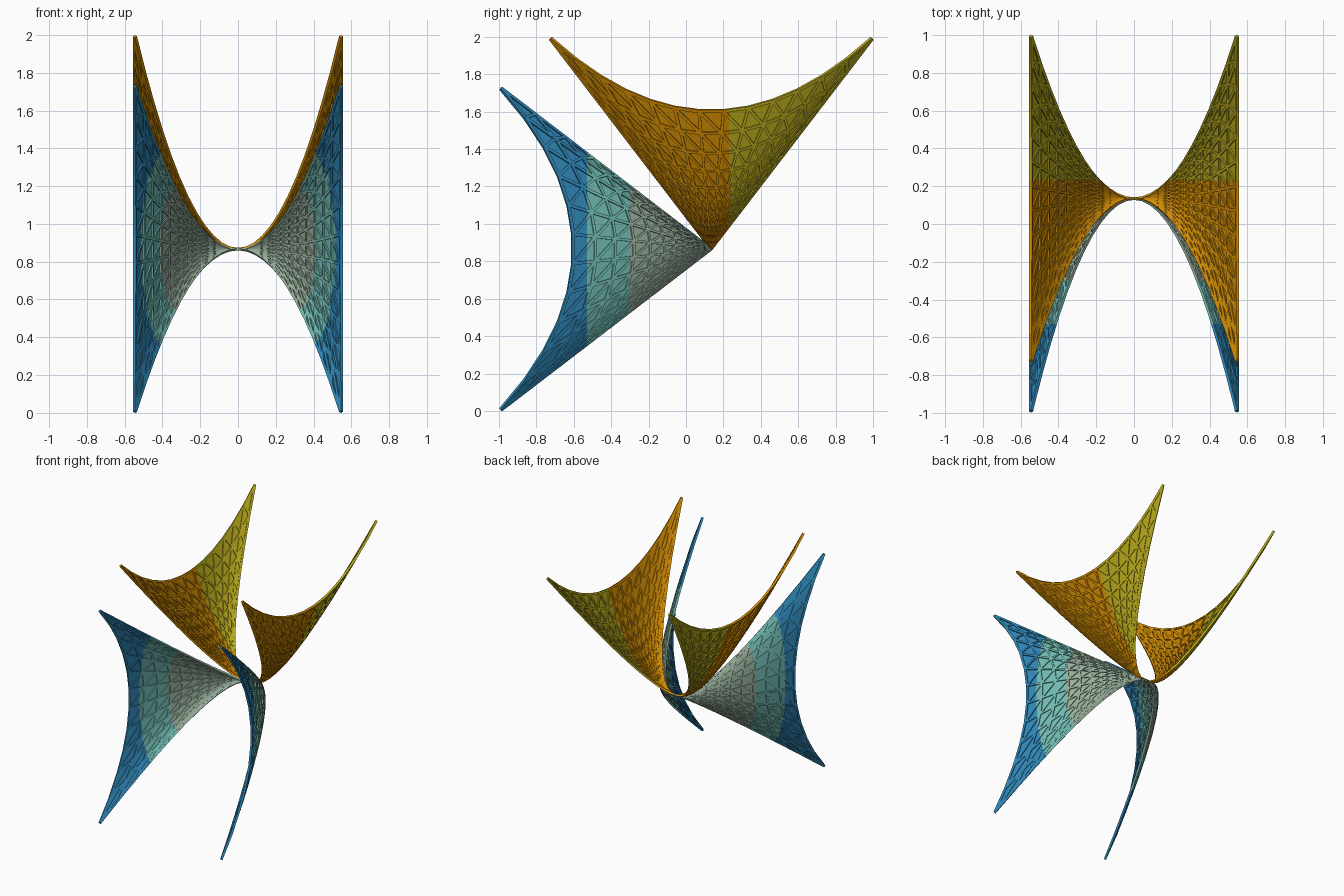
import bpy
import bmesh
from mathutils import Vector

if "Cube" in bpy.data.objects:
    bpy.data.objects.remove(bpy.data.objects["Cube"])


def material(name, colour):
    m = bpy.data.materials.new(name)
    m.use_nodes = True
    m.diffuse_color = (*colour, 1)
    m.node_tree.nodes["Principled BSDF"].inputs["Base Color"].default_value = (*colour, 1)
    return m


blue = material("deep blue", (0.03, 0.25, 0.49))
teal = material("teal", (0.17, 0.51, 0.46))
grey = material("grey green", (0.31, 0.43, 0.33))
orange = material("orange", (0.66, 0.27, 0.001))
olive = material("olive yellow", (0.5, 0.42, 0.012))

APEX = Vector((0, 0.135, 0.866))
HALF_WIDTH = 0.545
COLUMNS = 24


def sail_point(s, u, axis, across):
    """Curved sail: parabolic in x, pinched to a point in the middle."""
    depth = 0.735 + 0.388 * u * u
    return APEX + Vector((s * HALF_WIDTH, 0, 0)) + s * s * (axis * depth + across * 0.857 * u)


def add_rib(bm, a, b, normal):
    """Square bar from a to b along the sail surface, finer towards the pinch."""
    size = 0.001 + 0.0075 * abs(a.x + b.x) / (2 * HALF_WIDTH)
    along = (b - a).normalized()
    side = along.cross(normal).normalized() * size
    up = side.cross(along).normalized() * 0.008
    a, b = a - along * size * 0.4, b + along * size * 0.4
    corners = (side + up, up - side, -side - up, side - up)
    ends = [[bm.verts.new(p + c) for c in corners] for p in (a, b)]
    for k in range(4):
        n = (k + 1) % 4
        bm.faces.new((ends[0][k], ends[0][n], ends[1][n], ends[1][k]))
    bm.faces.new(ends[0][::-1])
    bm.faces.new(ends[1])


def finish(bm, name, bands):
    """Cut along the band borders and colour the bands from front to back."""
    mesh = bpy.data.meshes.new(name)
    for limit, mat in bands:
        mesh.materials.append(mat)
    for limit, mat in bands[:-1]:
        bmesh.ops.bisect_plane(bm, geom=bm.verts[:] + bm.edges[:] + bm.faces[:],
                               dist=0.00001, plane_co=(0, limit, 0), plane_no=(0, 1, 0))
    bm.normal_update()
    for f in bm.faces:
        y = f.calc_center_median().y
        f.material_index = next(k for k, b in enumerate(bands) if y < b[0])
    bm.to_mesh(mesh)
    bm.free()
    bpy.context.collection.objects.link(bpy.data.objects.new(name, mesh))


def make_sail(name, rows, axis, across, bands):
    # triangulated panel sheet, diagonals mirrored about the middle
    bm = bmesh.new()
    grid = [[bm.verts.new(sail_point(2 * i / COLUMNS - 1, 2 * j / rows - 1, axis, across))
             for j in range(rows + 1)] for i in range(COLUMNS + 1)]
    for i in range(COLUMNS):
        for j in range(rows):
            a, b = grid[i][j], grid[i + 1][j]
            c, d = grid[i + 1][j + 1], grid[i][j + 1]
            if i < COLUMNS // 2:
                bm.faces.new((a, b, c))
                bm.faces.new((a, c, d))
            else:
                bm.faces.new((a, b, d))
                bm.faces.new((b, c, d))
    bmesh.ops.remove_doubles(bm, verts=bm.verts, dist=0.0005)
    bm.normal_update()

    # lattice ribs on every panel edge
    ribs = bmesh.new()
    for e in bm.edges:
        normal = sum((f.normal for f in e.link_faces), Vector())
        add_rib(ribs, e.verts[0].co.copy(), e.verts[1].co.copy(), normal)
    finish(bm, name + "_panels", bands)
    finish(ribs, name + "_ribs", bands)


Y, Z = Vector((0, 1, 0)), Vector((0, 0, 1))
make_sail("front_sail", 11, -Y, Z, [(-0.53, blue), (-0.3, teal), (9, grey)])
make_sail("upper_sail", 13, Z, Y, [(0.23, orange), (9, olive)])
